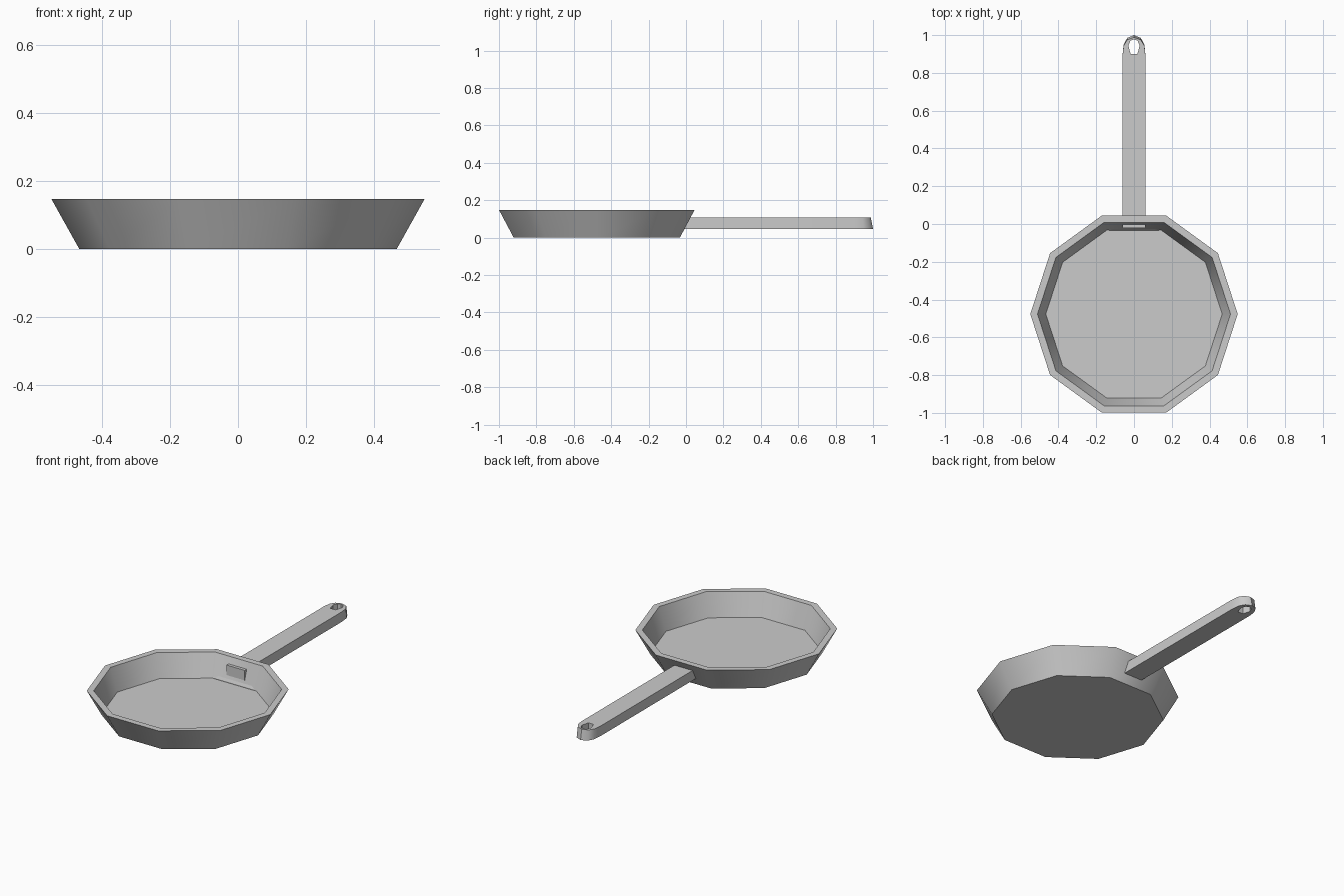
import bpy, bmesh, math

if "Cube" in bpy.data.objects:
    bpy.data.objects.remove(bpy.data.objects["Cube"])

CY = -0.477  # pan centre


def loft(name, loops, sharp_angle=None):
    """Skin a stack of equal-length loops and cap both ends."""
    bm = bmesh.new()
    rings = [[bm.verts.new(p) for p in loop] for loop in loops]
    n = len(rings[0])
    for a, b in zip(rings, rings[1:]):
        for i in range(n):
            j = (i + 1) % n
            bm.faces.new((a[i], a[j], b[j], b[i]))
    bm.faces.new(rings[0][::-1])
    bm.faces.new(rings[-1])
    bmesh.ops.recalc_face_normals(bm, faces=bm.faces[:])
    mesh = bpy.data.meshes.new(name)
    bm.to_mesh(mesh)
    bm.free()
    obj = bpy.data.objects.new(name, mesh)
    bpy.context.collection.objects.link(obj)
    if sharp_angle:
        bpy.ops.object.select_all(action='DESELECT')
        obj.select_set(True)
        bpy.context.view_layer.objects.active = obj
        bpy.ops.object.shade_smooth_by_angle(angle=math.radians(sharp_angle))
    return obj


def decagon(r, z):
    return [(r * math.cos(i * math.pi / 5), CY + r * math.sin(i * math.pi / 5), z)
            for i in range(10)]


def mirrored(half, z, shift=0.0):
    """Closed outline from right-hand points; the rounded tip can be pulled in by shift."""
    right = [(x, y - shift * max(0, (y - 0.9) / 0.1), z) for x, y in half]
    left = [(-x, y, z) for x, y, z in reversed(right) if x > 0]
    return right + left


# Pan body: outer wall, rim, inner wall and thin floor
loft("pan", [decagon(0.467, 0), decagon(0.549, 0.147),
             decagon(0.511, 0.147), decagon(0.467, 0.01)], 45)

# Handle with a rounded tip
outline = [(0.06, -0.022), (0.06, 0.9), (0.055, 0.95), (0.036, 0.985), (0, 1.0)]
handle = loft("handle", [mirrored(outline, 0.047), mirrored(outline, 0.107, 0.012)], 40)

# Hanging hole
hole = [(0.018, 0.9), (0.03, 0.945), (0.019, 0.97), (0, 0.978)]
cutter = loft("hole_cutter", [mirrored(hole, 0.0), mirrored(hole, 0.15)])
cutter.hide_render = True
cutter.hide_set(True)
cut = handle.modifiers.new("hanging_hole", 'BOOLEAN')
cut.object = cutter
cut.operation = 'DIFFERENCE'
cut.solver = 'EXACT'

# Flared bracket foot that just shows through the inner wall
loft("handle_bracket", [
    [(-0.135, -0.034, 0.008), (0.135, -0.034, 0.008), (0.135, -0.034, 0.015), (-0.135, -0.034, 0.015)],
    [(-0.06, -0.012, 0.047), (0.06, -0.012, 0.047), (0.06, -0.012, 0.06), (-0.06, -0.012, 0.06)],
])
